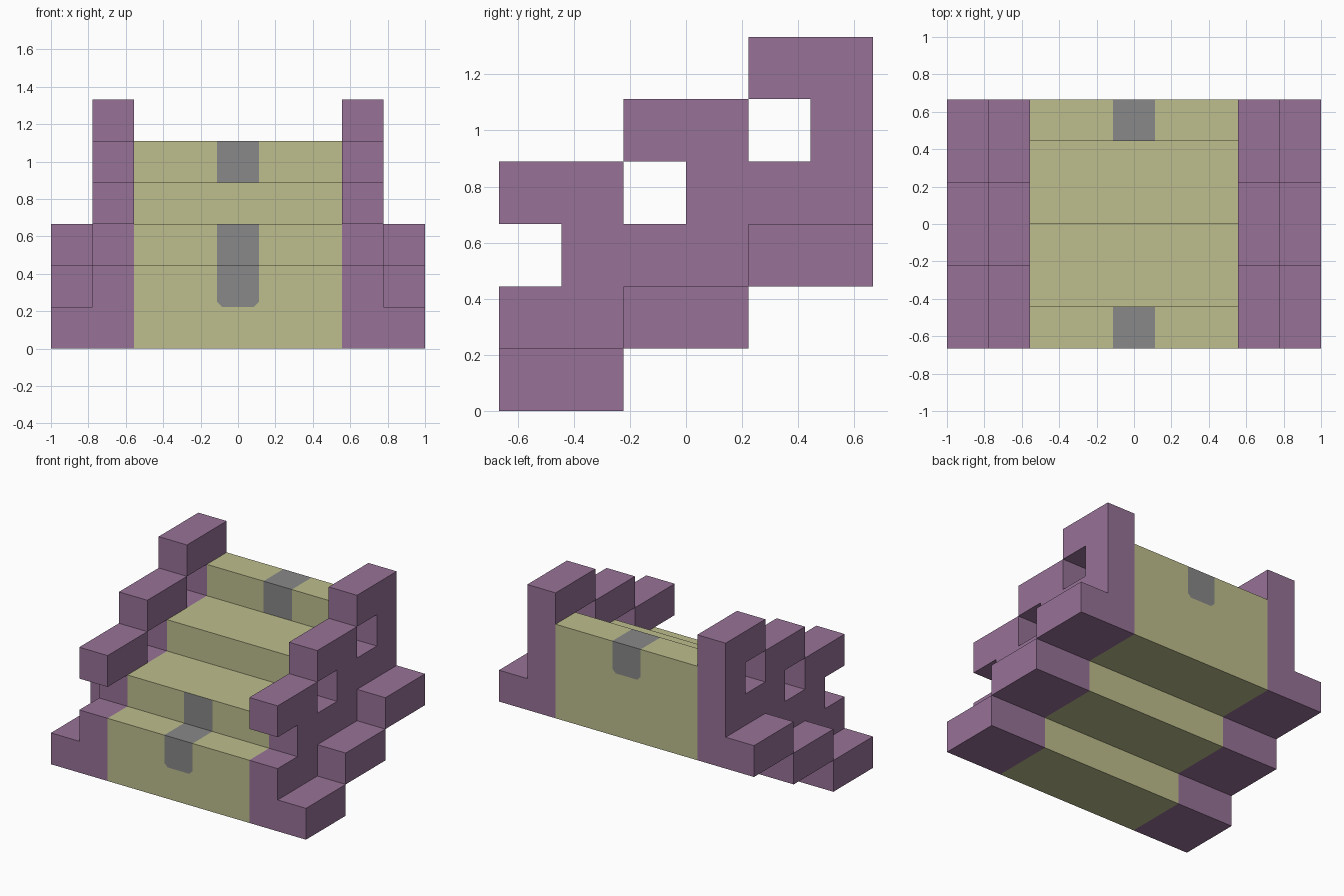
import bpy
import bmesh
from mathutils import Vector

U = 2 / 9  # one block

cube = bpy.data.objects.get("Cube")
if cube:
    bpy.data.objects.remove(cube, do_unlink=True)


def material(name, rgb):
    mat = bpy.data.materials.new(name)
    mat.use_nodes = True
    mat.diffuse_color = (*rgb, 1)
    bsdf = next(n for n in mat.node_tree.nodes if n.type == "BSDF_PRINCIPLED")
    bsdf.inputs["Base Color"].default_value = (*rgb, 1)
    return mat


purple = material("dusty purple", (0.31, 0.17, 0.31))
green = material("pale olive", (0.51, 0.51, 0.27))
grey = material("mid grey", (0.246, 0.246, 0.246))


def extrude_profile(name, profile, x0, x1, mats, mirror=False, paint=None):
    """Extrude a (y, z) outline from x0 to x1, all in block units."""
    bm = bmesh.new()
    face = bm.faces.new([bm.verts.new((x0, y, z)) for y, z in profile])
    swept = bmesh.ops.extrude_face_region(bm, geom=[face], use_keep_orig=True)
    moved = [g for g in swept["geom"] if isinstance(g, bmesh.types.BMVert)]
    bmesh.ops.translate(bm, verts=moved, vec=(x1 - x0, 0, 0))
    bmesh.ops.recalc_face_normals(bm, faces=bm.faces[:])
    if paint:
        paint(bm)
    bmesh.ops.scale(bm, verts=bm.verts[:], vec=(U, U, U))
    mesh = bpy.data.meshes.new(name)
    bm.to_mesh(mesh)
    bm.free()
    for mat in mats:
        mesh.materials.append(mat)
    obj = bpy.data.objects.new(name, mesh)
    bpy.context.collection.objects.link(obj)
    if mirror:
        obj.modifiers.new("mirror", "MIRROR").use_clip = False
    return obj


def cut(bm, faces, co, no):
    edges = {e for f in faces for e in f.edges}
    verts = {v for f in faces for v in f.verts}
    bmesh.ops.bisect_plane(bm, geom=[*faces, *edges, *verts],
                           plane_co=co, plane_no=no, dist=1e-5)


def paint_centre_patches(bm):
    """Cut a grey band, one block wide, over the first and last treads."""
    def end_faces():
        return [f for f in bm.faces if abs(f.normal.x) < 0.5 and f.normal.z > -0.5
                and abs(f.calc_center_median().y) > 1.99]

    for x in (-0.5, 0.5):
        cut(bm, end_faces(), (x, 0, 0), (1, 0, 0))
    # lower edge of each patch, with its two corners clipped
    clip = 0.12
    for y, z in ((-3, 1), (3, 4)):
        def upright():
            return [f for f in bm.faces if abs(f.normal.y) > 0.9
                    and abs(f.calc_center_median().y - y) < 0.01
                    and abs(f.calc_center_median().x) < 0.5]
        cut(bm, upright(), (0, y, z), (0, 0, 1))
        for s in (-1, 1):
            upper = [f for f in upright() if f.calc_center_median().z > z]
            cut(bm, upper, (s * (0.5 - clip), y, z), (s, 0, -1))
    for f in bm.faces:
        c = f.calc_center_median()
        start = 1 if c.y < 0 else 4
        clipped = abs(c.y) > 2.99 and abs(c.x) - 0.5 + start - c.z > -clip
        if (abs(c.y) > 1.99 and abs(c.x) < 0.5 and c.z > start
                and f.normal.z > -0.5 and not clipped):
            f.material_index = 1


# Stair flight: treads on top, stepped underside
stairs = [(-3, 0), (-1, 0), (-1, 1), (1, 1), (1, 2), (3, 2), (3, 5), (2, 5),
          (2, 4), (0, 4), (0, 3), (-2, 3), (-2, 2), (-3, 2)]
extrude_profile("stair_flight", stairs, -2.5, 2.5, [green, grey],
                paint=paint_centre_patches)

# Side railings: hooked block and outer foot, repeated up the flight
hook = [(-3, 0), (-1, 0), (-1, 4), (-3, 4), (-3, 3), (-2, 3), (-2, 2), (-3, 2)]
foot = [(-3, 0), (-1, 0), (-1, 1), (-3, 1)]
for i, place in enumerate(("lower", "middle", "upper")):
    for part, outline, x0 in (("railing", hook, 2.5), ("foot", foot, 3.5)):
        shifted = [(y + 2 * i, z + i) for y, z in outline]
        extrude_profile(f"{place}_{part}", shifted, x0, x0 + 1, [purple], mirror=True)
